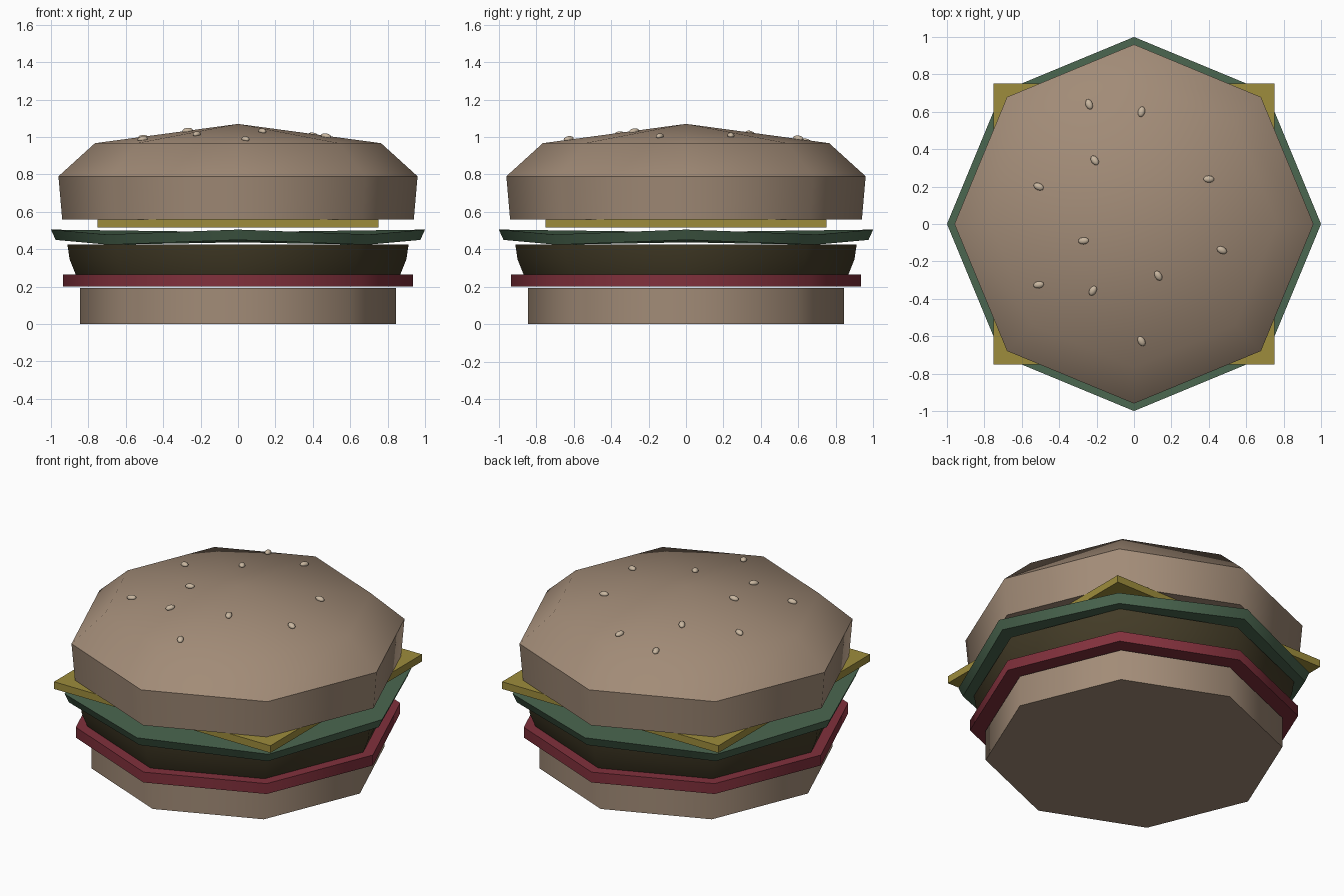
import bpy, bmesh, math
from mathutils import Vector

if "Cube" in bpy.data.objects:
    bpy.data.objects.remove(bpy.data.objects["Cube"])

SIDES = 8


def material(name, rgb):
    m = bpy.data.materials.new(name)
    m.diffuse_color = (*rgb, 1)
    m.use_nodes = True
    m.node_tree.nodes["Principled BSDF"].inputs["Base Color"].default_value = m.diffuse_color
    return m


bun = material("toasted bun", (0.36, 0.26, 0.185))
seed = material("sesame", (0.58, 0.47, 0.35))
cheese = material("cheese yellow", (0.34, 0.265, 0.045))
lettuce = material("lettuce green", (0.07, 0.135, 0.08))
meat = material("meat brown", (0.056, 0.044, 0.02))
tomato = material("tomato red", (0.22, 0.03, 0.045))


def finish(ob, mat, angle):
    ob.data.materials.append(mat)
    bpy.ops.object.select_all(action='DESELECT')
    ob.select_set(True)
    bpy.context.view_layer.objects.active = ob
    bpy.ops.object.shade_smooth_by_angle(angle=math.radians(angle))


def layer(name, profile, mat, apex=None, wave=0.0, angle=50):
    """Octagonal layer from a (radius, z) profile, bottom to top."""
    bm = bmesh.new()
    rings = []
    for r, z in profile:
        ring = []
        for i in range(SIDES):
            a = i * math.tau / SIDES
            dz = wave if i % 2 == 0 else -wave
            ring.append(bm.verts.new((r * math.cos(a), r * math.sin(a), z + dz)))
        rings.append(ring)
    for lo, hi in zip(rings, rings[1:]):
        for i in range(SIDES):
            j = (i + 1) % SIDES
            bm.faces.new((lo[i], lo[j], hi[j], hi[i]))
    # close both ends with triangle fans
    bottom = bm.verts.new((0, 0, profile[0][1]))
    top = bm.verts.new((0, 0, profile[-1][1] if apex is None else apex))
    for i in range(SIDES):
        j = (i + 1) % SIDES
        bm.faces.new((rings[0][j], rings[0][i], bottom))
        bm.faces.new((rings[-1][i], rings[-1][j], top))
    bmesh.ops.recalc_face_normals(bm, faces=bm.faces)
    me = bpy.data.meshes.new(name)
    bm.to_mesh(me)
    bm.free()
    ob = bpy.data.objects.new(name, me)
    bpy.context.collection.objects.link(ob)
    finish(ob, mat, angle)
    return ob


# stacked octagonal layers
layer("bottom_bun", [(0.845, 0.0), (0.845, 0.193)], bun)
layer("tomato_slice", [(0.935, 0.2), (0.935, 0.265)], tomato)
layer("patty", [(0.868, 0.265), (0.9, 0.345), (0.912, 0.425)], meat)
layer("lettuce_leaf", [(0.975, 0.437), (1.0, 0.492)], lettuce, wave=0.013)
layer("top_bun", [(0.94, 0.56), (0.96, 0.79), (0.765, 0.967)], bun, apex=1.07)

# square cheese slice
bpy.ops.mesh.primitive_cube_add(size=1, location=(0, 0, 0.5375))
slab = bpy.context.object
slab.name = "cheese_slice"
slab.scale = (1.5, 1.5, 0.045)
finish(slab, cheese, 30)

# sesame seeds: x, y, turn in degrees
seeds = [(-0.24, 0.64, 110), (0.04, 0.60, 75), (-0.21, 0.34, 125),
         (-0.51, 0.20, 155), (0.40, 0.24, 0), (-0.27, -0.09, 5),
         (0.47, -0.14, 155), (-0.51, -0.325, 10), (-0.22, -0.357, 60),
         (0.13, -0.277, 120), (0.04, -0.627, 120)]
step = math.tau / SIDES
slope = 0.103 / (0.765 * math.cos(step / 2))
for n, (x, y, turn) in enumerate(seeds):
    # height and tilt of the roof facet under the seed
    mid = (math.floor(math.atan2(y, x) / step) + 0.5) * step
    d = x * math.cos(mid) + y * math.sin(mid)
    normal = Vector((slope * math.cos(mid), slope * math.sin(mid), 1)).normalized()
    bpy.ops.mesh.primitive_uv_sphere_add(segments=10, ring_count=6, radius=1,
                                         location=(x, y, 1.07 - slope * d + 0.006))
    s = bpy.context.object
    s.name = f"sesame_seed_{n + 1}"
    s.scale = (0.029, 0.019, 0.015)
    tilt = Vector((0, 0, 1)).rotation_difference(normal).to_matrix()
    spin = Vector((1, 0, 0)).rotation_difference(
        Vector((math.cos(math.radians(turn)), math.sin(math.radians(turn)), 0))).to_matrix()
    s.rotation_euler = (tilt @ spin).to_euler()
    finish(s, seed, 60)
